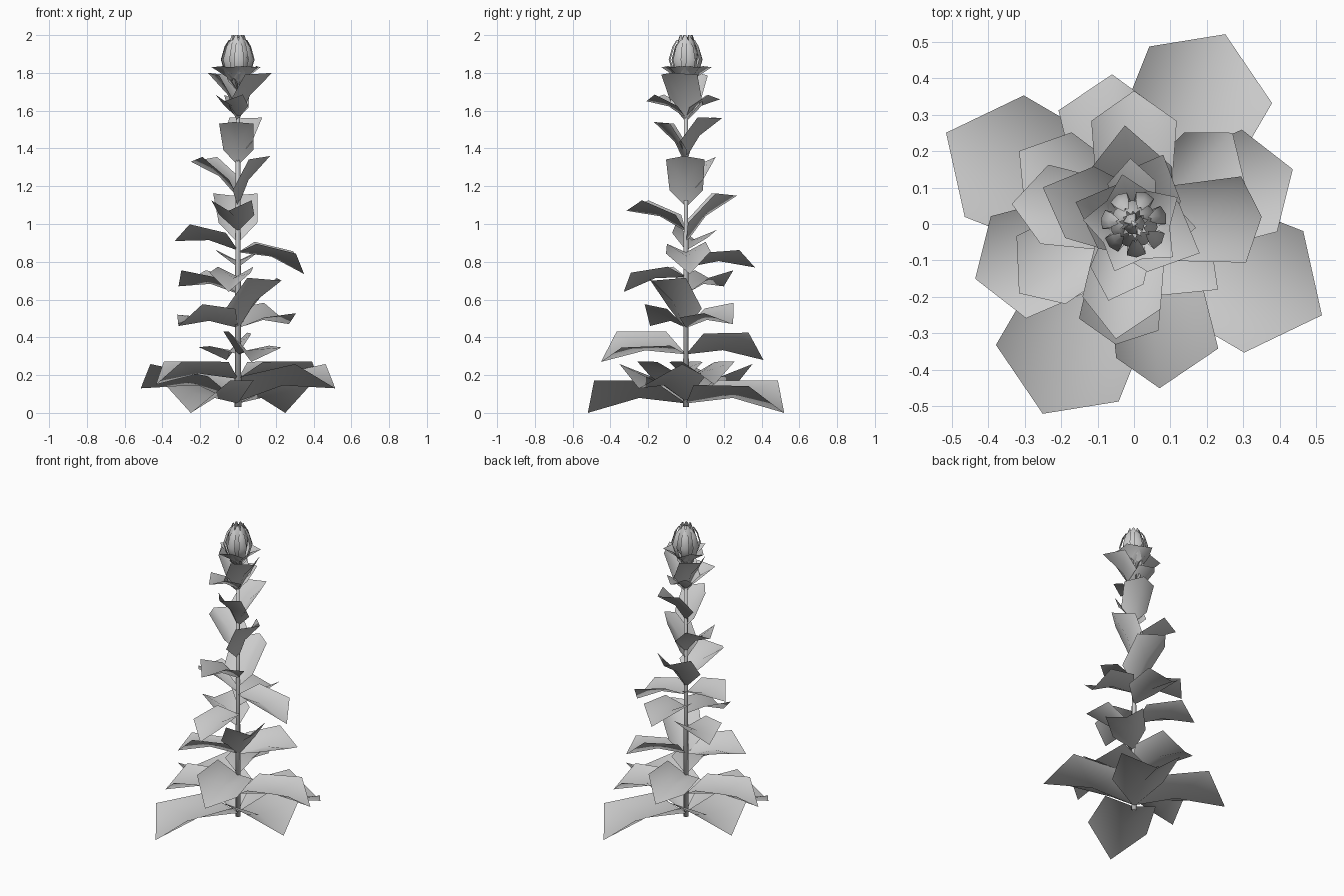
import bpy, math
from mathutils import Vector

if "Cube" in bpy.data.objects:
    bpy.data.objects.remove(bpy.data.objects["Cube"])


def make(name, verts, faces, smooth=True):
    me = bpy.data.meshes.new(name)
    me.from_pydata([tuple(v) for v in verts], [], faces)
    me.update()
    ob = bpy.data.objects.new(name, me)
    bpy.context.collection.objects.link(ob)
    for p in me.polygons:
        p.use_smooth = smooth
    return ob


# unit leaf: (along, across, up), creased along the midrib and drooping at the tip
LEAF = [(0, 0, 0), (.26, .29, .15), (.85, .335, .02), (1, 0, -.30),
        (.85, -.335, .02), (.26, -.29, .15), (.5, 0, -.05)]
LEAF_FACES = [(0, 6, 1), (1, 6, 2), (2, 6, 3), (3, 6, 4), (4, 6, 5), (5, 6, 0)]


def leaf(name, base_z, tip, roll=0.0):
    """Place a leaf from the stem axis at base_z so its point lands on tip; roll turns it about its length."""
    x, y, z = tip
    r, dz = math.hypot(x, y), z - base_z
    s = math.hypot(r, dz) / math.hypot(1, .30)
    pitch = math.atan2(dz, r) - math.atan2(-.30, 1)
    c, k = math.cos(pitch), math.sin(pitch)
    cr, sr = math.cos(roll), math.sin(roll)
    out = Vector((x / r, y / r, 0))
    side = Vector((-out.y, out.x, 0))
    verts = []
    for u, w, v in LEAF:
        m = -.30 * u               # base-to-tip line is the roll axis
        w, v = w * cr - (v - m) * sr, m + w * sr + (v - m) * cr
        p = out * (u * c - v * k) * s + side * w * s
        p.z = base_z + (u * k + v * c) * s
        verts.append(p)
    return make(name, verts, LEAF_FACES)


# stem
n = 6
verts = []
for z, r in ((.03, .018), (.9, .014), (1.8, .010)):
    verts += [(r * math.cos(math.tau * i / n), r * math.sin(math.tau * i / n), z) for i in range(n)]
faces = [(j * n + i, j * n + (i + 1) % n, (j + 1) * n + (i + 1) % n, (j + 1) * n + i)
         for j in range(2) for i in range(n)]
faces += [tuple(reversed(range(n))), tuple(range(2 * n, 3 * n))]
make("stem", verts, faces)

# leaves: base height, tip position, roll, from the ground up
leaves = [
    (.05, .25, .52, 0, .08), (.05, -.25, -.52, 0, .08),
    (.06, -.515, .25, .13, 0), (.06, .515, -.25, .13, 0),
    (.18, .435, .15, .15, 0), (.18, -.435, -.15, .15, 0),
    (.31, -.06, .41, .28, -.3), (.31, .07, -.45, .27, -.3),
    (.45, .27, .25, .47, .25), (.45, -.315, -.19, .46, .25),
    (.63, -.315, .20, .67, 0), (.44, .23, -.18, .70, 0),
    (.77, 0, .365, .77, 0), (.72, -.05, -.33, .64, 0),
    (.85, .35, .02, .735, .05), (.86, -.335, .055, .91, .15),
    (.90, -.025, .27, 1.15, 0), (.96, -.05, -.315, 1.07, 0),
    (1.14, -.25, .10, 1.33, 0), (1.09, .17, -.01, 1.36, 0),
    (1.35, .08, .19, 1.56, 0), (1.31, -.02, -.17, 1.54, 0),
    (1.54, .18, -.08, 1.80, 0), (1.55, -.16, .06, 1.80, 0),
    (1.56, -.01, .18, 1.66, 0), (1.56, -.07, -.21, 1.65, 0),
]
for i, (b, x, y, z, roll) in enumerate(leaves):
    leaf(f"leaf_{i + 1}", b, (x, y, z), roll)

# sepals under the bud
for i in range(5):
    a = math.tau * i / 5 + .55
    leaf(f"sepal_{i + 1}", 1.70, (.14 * math.cos(a), .14 * math.sin(a), 1.83))

# bud: whorls of narrow cupped petals, profile of radius, height, half width
outer = [(.015, 1.75, .012), (.07, 1.80, .024), (.092, 1.87, .026), (.072, 1.94, .02), (.05, 1.975, .006)]
inner = [(.012, 1.76, .010), (.055, 1.83, .024), (.065, 1.91, .026), (.045, 1.97, .018), (.035, 2.0, .006)]
core = [(.008, 1.78, .008), (.025, 1.86, .02), (.03, 1.93, .02), (.018, 1.97, .012), (.01, 1.99, .004)]
for name, prof, turn, count in (("outer_petal", outer, .3, 7), ("inner_petal", inner, .75, 7),
                                ("core_petal", core, .1, 3)):
    for i in range(count):
        a = math.tau * i / count + turn
        out = Vector((math.cos(a), math.sin(a), 0))
        side = Vector((-out.y, out.x, 0))
        verts = []
        for r, z, w in prof:
            for t in (-1, 0, 1):
                verts.append(out * (r - .008 * abs(t)) + side * w * t + Vector((0, 0, z)))
        faces = [(j * 3 + k, j * 3 + k + 1, j * 3 + k + 4, j * 3 + k + 3)
                 for j in range(len(prof) - 1) for k in range(2)]
        make(f"{name}_{i + 1}", verts, faces)
